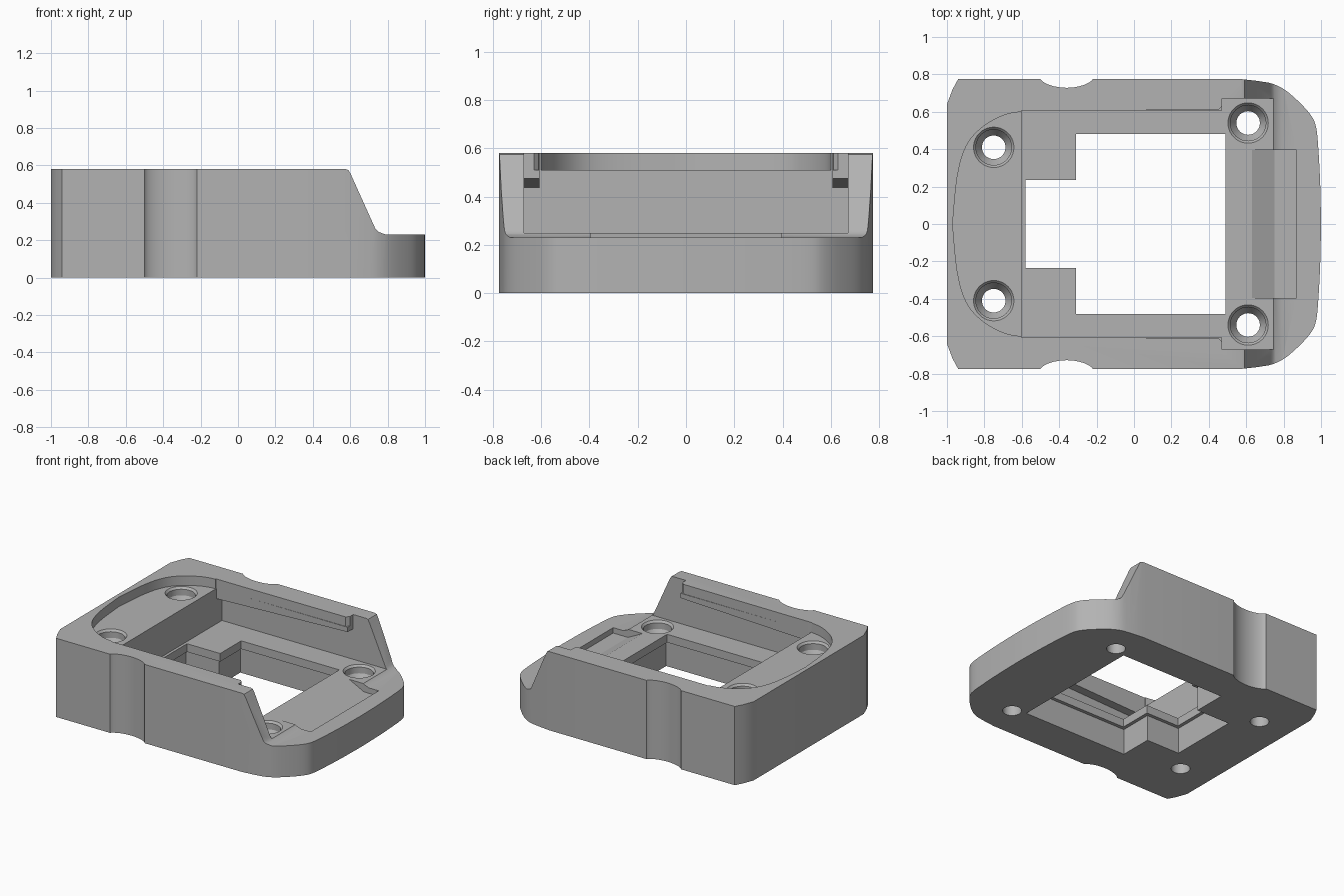
import bpy, bmesh, math
from mathutils import Vector

if "Cube" in bpy.data.objects:
    bpy.data.objects.remove(bpy.data.objects["Cube"])


def prism(name, pts, lo, hi, axis='Z'):
    """Extrude a closed 2D profile: (x, y) along Z, or (x, z) along Y."""
    bm = bmesh.new()
    place = (lambda p, h: (p[0], p[1], h)) if axis == 'Z' else (lambda p, h: (p[0], h, p[1]))
    a = [bm.verts.new(place(p, lo)) for p in pts]
    b = [bm.verts.new(place(p, hi)) for p in pts]
    bm.faces.new(a)
    bm.faces.new(b)
    for i in range(len(pts)):
        j = (i + 1) % len(pts)
        bm.faces.new((a[i], a[j], b[j], b[i]))
    return finish(name, bm)


def lathe(name, x, y, profile, n=40):
    """Revolve (radius, z) rings into a closed solid around a vertical axis."""
    bm = bmesh.new()
    rings = [[bm.verts.new((x + r * math.cos(2 * math.pi * k / n),
                            y + r * math.sin(2 * math.pi * k / n), z))
              for k in range(n)] for r, z in profile]
    for a, b in zip(rings, rings[1:]):
        for k in range(n):
            j = (k + 1) % n
            bm.faces.new((a[k], a[j], b[j], b[k]))
    bm.faces.new(rings[0])
    bm.faces.new(rings[-1])
    return finish(name, bm)


def finish(name, bm):
    bmesh.ops.recalc_face_normals(bm, faces=bm.faces[:])
    me = bpy.data.meshes.new(name)
    bm.to_mesh(me)
    bm.free()
    ob = bpy.data.objects.new(name, me)
    bpy.context.collection.objects.link(ob)
    return ob


def rect(x0, x1, y0, y1):
    return [(x0, y0), (x1, y0), (x1, y1), (x0, y1)]


def spline(pts, steps=5):
    """Smooth curve through the points."""
    p = [Vector(q) for q in pts]
    p = [2 * p[0] - p[1]] + p + [2 * p[-1] - p[-2]]
    out = []
    for a, b, c, d in zip(p, p[1:], p[2:], p[3:]):
        for k in range(steps):
            t = k / steps
            out.append(tuple(0.5 * (2 * b + (c - a) * t + (2 * a - 5 * b + 4 * c - d) * t * t
                                    + (3 * b - a - 3 * c + d) * t ** 3)))
    return out + [tuple(pts[-1])]


def mirrored(half):
    """Close a profile given for y >= 0 by mirroring it across y = 0."""
    return half + [(x, -y) for x, y in reversed(half) if y > 1e-5]


# Body: chamfered left corners, side scallops, rounded right end
half = [(-1, .64), (-.97, .72), (-.94, .775)]
half += [(-.36 - .14 * math.cos(math.pi * k / 12),
          .775 - .047 * math.sin(math.pi * k / 12) ** 1.4) for k in range(13)]
half += [(.57, .775)]
half += spline([(.66, .765), (.74, .75), (.81, .715), (.89, .645), (.95, .575),
                (.975, .51), (.987, .38), (.996, .2), (1, 0)], 4)
body = prism("housing_body", mirrored(half), 0, .58)

cutters = []
# Sloped drop of the side walls to the low right rim
cutters.append(prism("rim_cut", [(.55, .7), (.575, .58), (.59, .575), (.602, .555), (.735, .26),
                                 (.75, .245), (.79, .23), (1.2, .23), (1.2, .7)], -1, 1, 'Y'))
# Wide cavity below the side lips, with a slightly rising lip underside
cutters.append(prism("lower_cavity", [(-.6, .25), (.79, .25), (.79, .7), (.47, .7),
                                      (.47, .475), (-.6, .435)], -.67, .67, 'Y'))
# Narrower opening between the lips
cutters.append(prism("upper_cavity", [(-.605, .605), (.45, .61), (.475, .635),
                                      (.475, -.635), (.45, -.61), (-.605, -.605)][::-1], .51, .7))
cutters.append(prism("lip_gap", rect(-.6, .5, -.606, .606), .3, .6))
# Shallow rounded shelf at the left
shelf = spline([(-.59, .603), (-.7, .58), (-.82, .51), (-.9, .41), (-.945, .25), (-.97, 0)])
cutters.append(prism("shelf_pocket", mirrored(shelf), .51, .72))


# Stepped floor opening, wider underneath than at the thin top edge
def opening(g):
    return mirrored([(-.58 - g, .235 + g), (-.31 - g, .235 + g), (-.31 - g, .48 + g),
                     (.49 + g, .48 + g)])


cutters.append(prism("floor_opening", opening(0), -.1, .4))
cutters.append(prism("floor_opening_under", opening(.025), -.2, .19))
# Ramped recess on the right rim
cutters.append(prism("rim_recess", [(.63, .25), (.75, .19), (.87, .19), (.87, .4), (.63, .4)],
                     -.395, .395, 'Y'))
# Countersunk screw holes
for x, y, z in ((-.75, .41, .51), (.61, .54, .25)):
    for s in (1, -1):
        cutters.append(lathe("screw_hole", x, s * y, [
            (.063, -.1), (.063, z - .11), (.095, z - .06), (.095, z - .015),
            (.108, z), (.108, z + .04)]))

for c in cutters:
    m = body.modifiers.new(c.name, 'BOOLEAN')
    m.operation = 'DIFFERENCE'
    m.solver = 'EXACT'
    m.object = c
dg = bpy.context.evaluated_depsgraph_get()
mesh = bpy.data.meshes.new_from_object(body.evaluated_get(dg))
body.modifiers.clear()
body.data = mesh
for c in cutters:
    bpy.data.objects.remove(c)

# Single grey material
grey = bpy.data.materials.new("plain grey")
grey.diffuse_color = (.45, .45, .45, 1)
grey.use_nodes = True
grey.node_tree.nodes["Principled BSDF"].inputs["Base Color"].default_value = grey.diffuse_color
mesh.materials.clear()
mesh.materials.append(grey)
bpy.context.view_layer.objects.active = body
body.select_set(True)
bpy.ops.object.shade_smooth_by_angle(angle=math.radians(25))
